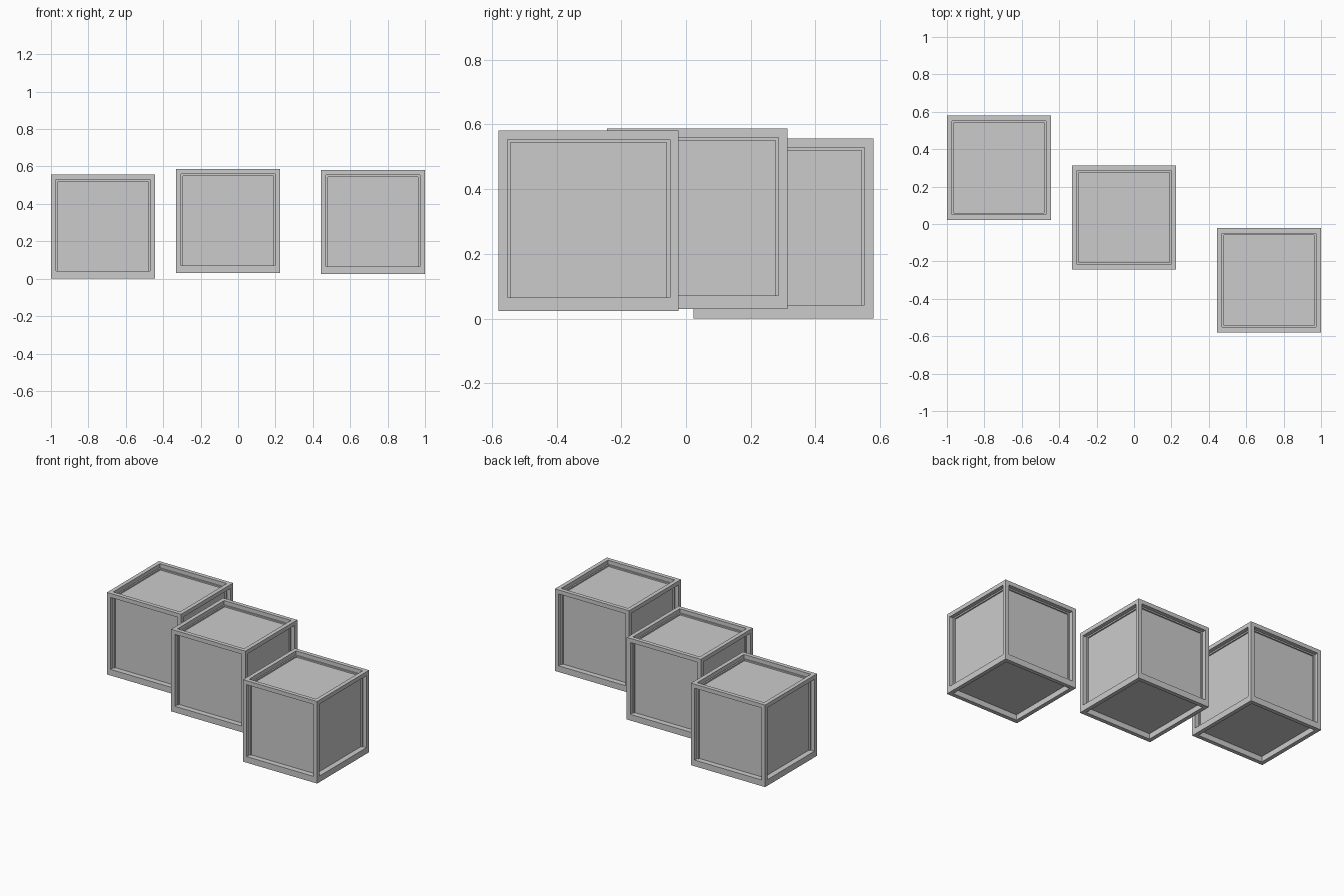
import bpy
import bmesh
from mathutils import Matrix

SIZE = 0.557      # edge of each crate
FRAME = 0.039     # width of the frame around each panel
SILL = 0.014      # extra height of the lower rail on the sides
DEPTH = 0.037     # how far the panels are sunk

default_cube = bpy.data.objects.get("Cube")
if default_cube:
    bpy.data.objects.remove(default_cube, do_unlink=True)

# Single plain grey
grey = bpy.data.materials.new("plain_grey")
grey.use_nodes = True
grey.diffuse_color = (0.6, 0.6, 0.6, 1)
grey.node_tree.nodes["Principled BSDF"].inputs["Base Color"].default_value = grey.diffuse_color


def crate_mesh():
    """Closed cube with a sunken panel on all six sides."""
    bm = bmesh.new()
    bmesh.ops.create_cube(bm, size=SIZE)
    panels = list(bm.faces)
    bmesh.ops.inset_individual(bm, faces=panels, thickness=FRAME)

    # Taller lower rail on the four upright sides
    for face in panels:
        face.normal_update()
        if abs(face.normal.z) < 0.5:
            for vert in face.verts:
                if vert.co.z < 0:
                    vert.co.z += SILL

    # Sink the panels
    sunk = bmesh.ops.extrude_discrete_faces(bm, faces=panels)["faces"]
    for face in sunk:
        face.normal_update()
        bmesh.ops.translate(bm, verts=face.verts, vec=face.normal * -DEPTH)

    bmesh.ops.recalc_face_normals(bm, faces=bm.faces)
    mesh = bpy.data.meshes.new("crate")
    bm.to_mesh(mesh)
    bm.free()
    mesh.materials.append(grey)
    return mesh


# Three crates in a diagonal row, placed by centre
mesh = crate_mesh()
half = SIZE / 2
places = {
    "right_crate": (-1 + half, 0.301, half),
    "middle_crate": (-0.053, 0.035, 0.03 + half),
    "left_crate": (1 - half, -0.301, 0.024 + half),
}
for name, centre in places.items():
    crate = bpy.data.objects.new(name, mesh)
    crate.matrix_world = Matrix.Translation(centre)
    bpy.context.collection.objects.link(crate)
